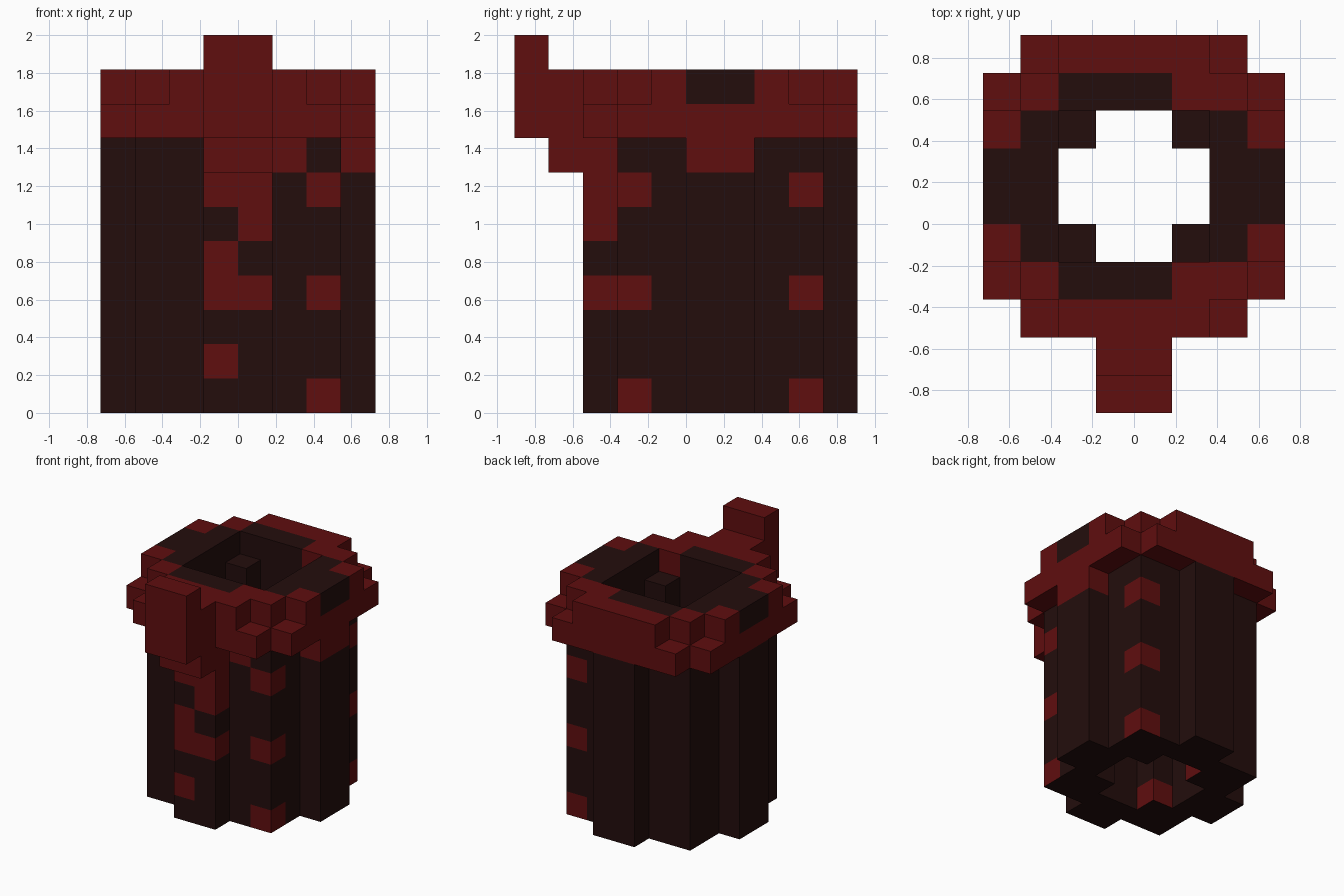
import bpy
import bmesh
from mathutils import Vector

if "Cube" in bpy.data.objects:
    bpy.data.objects.remove(bpy.data.objects["Cube"], do_unlink=True)

CELL = 2 / 11
ORIGIN = Vector((-4, -5, 0))
DARK, RED = 0, 1


def make_material(name, colour):
    mat = bpy.data.materials.new(name)
    mat.use_nodes = True
    mat.diffuse_color = colour
    mat.node_tree.nodes["Principled BSDF"].inputs["Base Color"].default_value = colour
    return mat


materials = [make_material("charred brown", (0.0168, 0.004, 0.0037, 1)),
             make_material("deep red", (0.115, 0.0044, 0.0046, 1))]

cells = {}  # (x, y, z) -> [part, colour]


def ring(part, layers, outer, inner, colour):
    """Stack of rings; outer and inner are half widths of the rows from y = 2."""
    for z in layers:
        for row, (out, hole) in enumerate(zip(outer, inner)):
            for x in range(4 - out, 4 + out):
                if not 4 - hole <= x < 4 + hole:
                    cells[x, row + 2, z] = [part, colour]


def block(part, xs, ys, zs, colour):
    for x in xs:
        for y in ys:
            for z in zs:
                cells[x, y, z] = [part, colour]


def paint(colour, xs, ys, zs):
    for key, cell in cells.items():
        if key[0] in xs and key[1] in ys and key[2] in zs:
            cell[1] = colour


def mirrored_rows(*half):
    return half + half[::-1]


# Main shapes: hollow body, stepped two-layer rim, hanging front tab
bore = mirrored_rows(0, 0, 1, 2)
ring("body", range(8), mirrored_rows(1, 3, 3, 4), bore, DARK)
ring("rim_lower", [8], mirrored_rows(3, 4, 4, 4), bore, RED)
ring("rim_upper", [9], mirrored_rows(2, 3, 4, 4), mirrored_rows(0, 0, 2, 2), RED)
block("front_tab", (3, 4), [1], range(7, 10), RED)
block("front_tab", (3, 4), [0], range(8, 11), RED)

# Dark lining of the rim
paint(DARK, range(1, 7), range(3, 9), [8])
paint(DARK, (2, 3, 4), (3, 8), [9])
paint(DARK, (1, 6), range(4, 8), [9])
paint(DARK, (0, 7), (5, 6), [9])

# Red drips on the front and right side
paint(RED, (3, 4), [2], (3, 6, 7))
paint(RED, [4], [2], [5])
paint(RED, [3], [2], (1, 4))
paint(RED, [5], [3], [7])
paint(RED, [7], (5, 6), [7])

# Red spots on the outer corners and inside the bore
paint(RED, [6], (3, 8), (0, 3, 6))
paint(RED, [2], (4, 7), (0, 3, 6))


def build(part):
    """Skin the exposed sides of one part's cells."""
    bm = bmesh.new()
    for key, (owner, colour) in cells.items():
        if owner != part:
            continue
        centre = Vector(key) + Vector((0.5, 0.5, 0.5))
        for axis in range(3):
            for sign in (-1, 1):
                normal = Vector((0, 0, 0))
                normal[axis] = sign
                if tuple(int(v) for v in Vector(key) + normal) in cells:
                    continue
                u = Vector((0, 0, 0))
                u[(axis + 1) % 3] = 0.5
                v = normal.cross(u)
                mid = centre + normal / 2
                corners = (mid - u - v, mid + u - v, mid + u + v, mid - u + v)
                face = bm.faces.new([bm.verts.new((c + ORIGIN) * CELL) for c in corners])
                underside = axis == 2 and sign < 0 and key[2] == 0
                face.material_index = DARK if underside else colour
    bmesh.ops.remove_doubles(bm, verts=bm.verts, dist=0.001)
    mesh = bpy.data.meshes.new(part)
    bm.to_mesh(mesh)
    bm.free()
    for mat in materials:
        mesh.materials.append(mat)
    bpy.context.scene.collection.objects.link(bpy.data.objects.new(part, mesh))


for part in ("body", "rim_lower", "rim_upper", "front_tab"):
    build(part)
